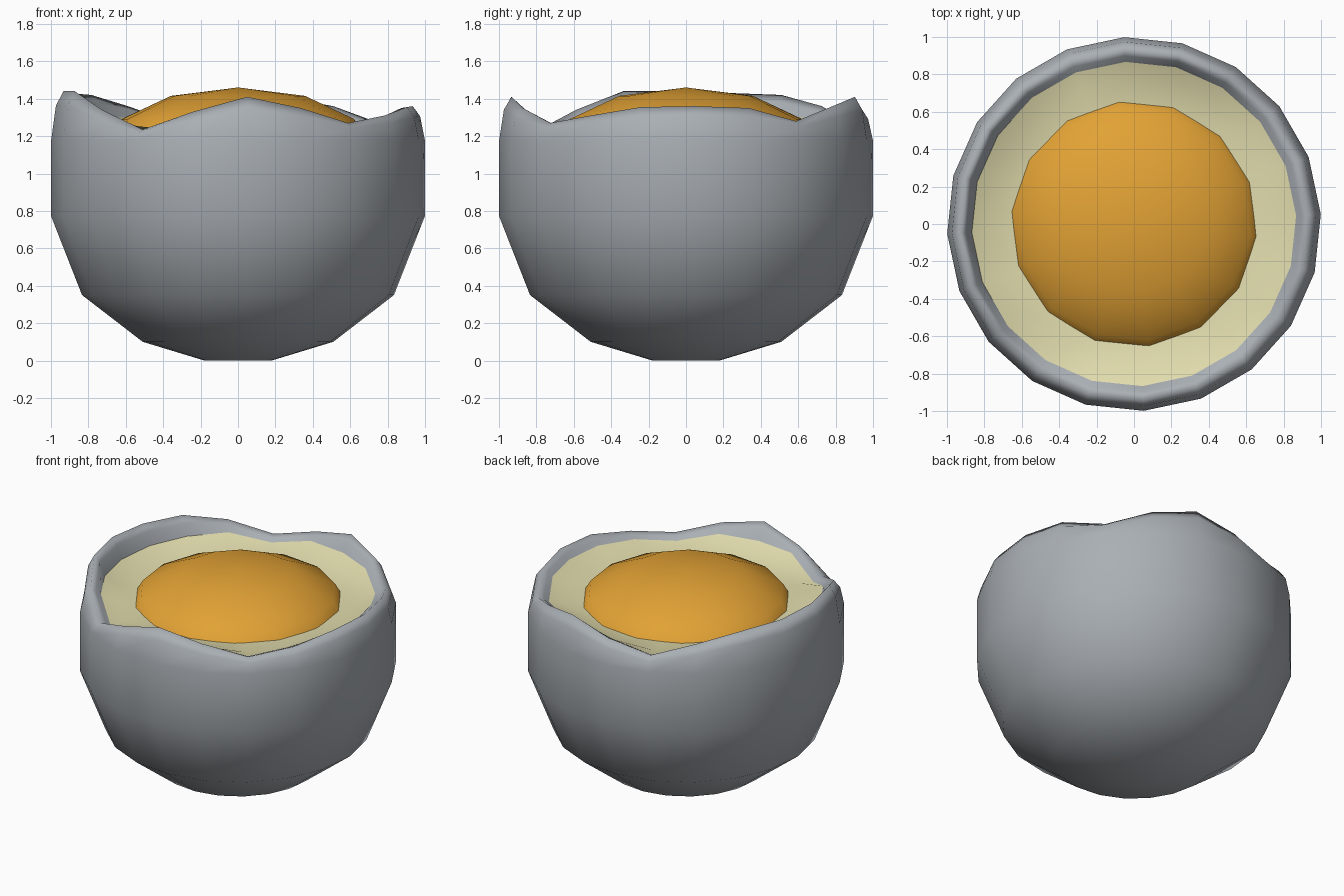
import bpy, math

if "Cube" in bpy.data.objects:
    bpy.data.objects.remove(bpy.data.objects["Cube"])

SEG = 20
PHASE = 3  # degrees
# broken rim heights, one per side going round from +x
RIM = [1.36, 1.35, 1.28, 1.36, 1.41, 1.34, 1.27, 1.36, 1.42, 1.43,
       1.44, 1.44, 1.34, 1.235, 1.33, 1.41, 1.35, 1.27, 1.31, 1.355]


def material(name, rgb):
    m = bpy.data.materials.new(name)
    m.diffuse_color = (*rgb, 1)
    m.use_nodes = True
    m.node_tree.nodes["Principled BSDF"].inputs["Base Color"].default_value = m.diffuse_color
    return m


def lathe(name, profile, mat, cap_first=False, cap_last=False):
    """Rings of (radius, height rule); the height rule takes the local rim height."""
    verts, faces = [], []
    for r, rule in profile:
        for i, h in enumerate(RIM):
            a = math.radians(PHASE + 360 / SEG * i)
            verts.append((r * math.cos(a), r * math.sin(a), rule(h)))
    for k in range(len(profile) - 1):
        for i in range(SEG):
            j = (i + 1) % SEG
            b, t = k * SEG, (k + 1) * SEG
            faces.append((b + i, b + j, t + j, t + i))
    if cap_first:
        faces.append(tuple(reversed(range(SEG))))
    if cap_last:
        faces.append(tuple(range((len(profile) - 1) * SEG, len(profile) * SEG)))
    me = bpy.data.meshes.new(name)
    me.from_pydata(verts, [], faces)
    me.materials.append(mat)
    for p in me.polygons:
        p.use_smooth = True
    ob = bpy.data.objects.new(name, me)
    bpy.context.collection.objects.link(ob)
    return ob


def flat(z):
    return lambda h: z


def edge(h):
    return min(1.30, h - 0.03)


shell_grey = material("shell grey", (0.40, 0.43, 0.46))
cream = material("cream", (0.76, 0.72, 0.42))
amber = material("yolk amber", (0.76, 0.36, 0.035))

# Outer shell with jagged rounded rim
lathe("egg_shell", [
    (0.18, flat(0)), (0.51, flat(0.10)), (0.835, flat(0.35)),
    (1.0, flat(0.77)), (1.0, flat(1.18)),
    (0.975, lambda h: 1.18 + 0.7 * (h - 1.18)),
    (0.935, lambda h: h),
    (0.90, lambda h: h - 0.012 - 0.25 * max(0, h - 1.30)),
    (0.868, edge)], shell_grey, cap_first=True)

# Dished egg white inside the shell
lathe("egg_white", [
    (0.868, edge), (0.78, lambda h: 0.5 * edge(h) + 0.61),
    (0.66, flat(1.235)), (0.40, flat(1.20)), (0.10, flat(1.19))],
    cream, cap_last=True)

# Flattened yolk
bpy.ops.mesh.primitive_uv_sphere_add(segments=14, ring_count=6, radius=1,
                                     location=(0, 0, 1.124))
yolk = bpy.context.object
yolk.name = "yolk"
yolk.scale = (0.72, 0.72, 0.336)
yolk.rotation_euler.z = math.radians(7)
yolk.data.materials.append(amber)
bpy.ops.object.shade_smooth()
